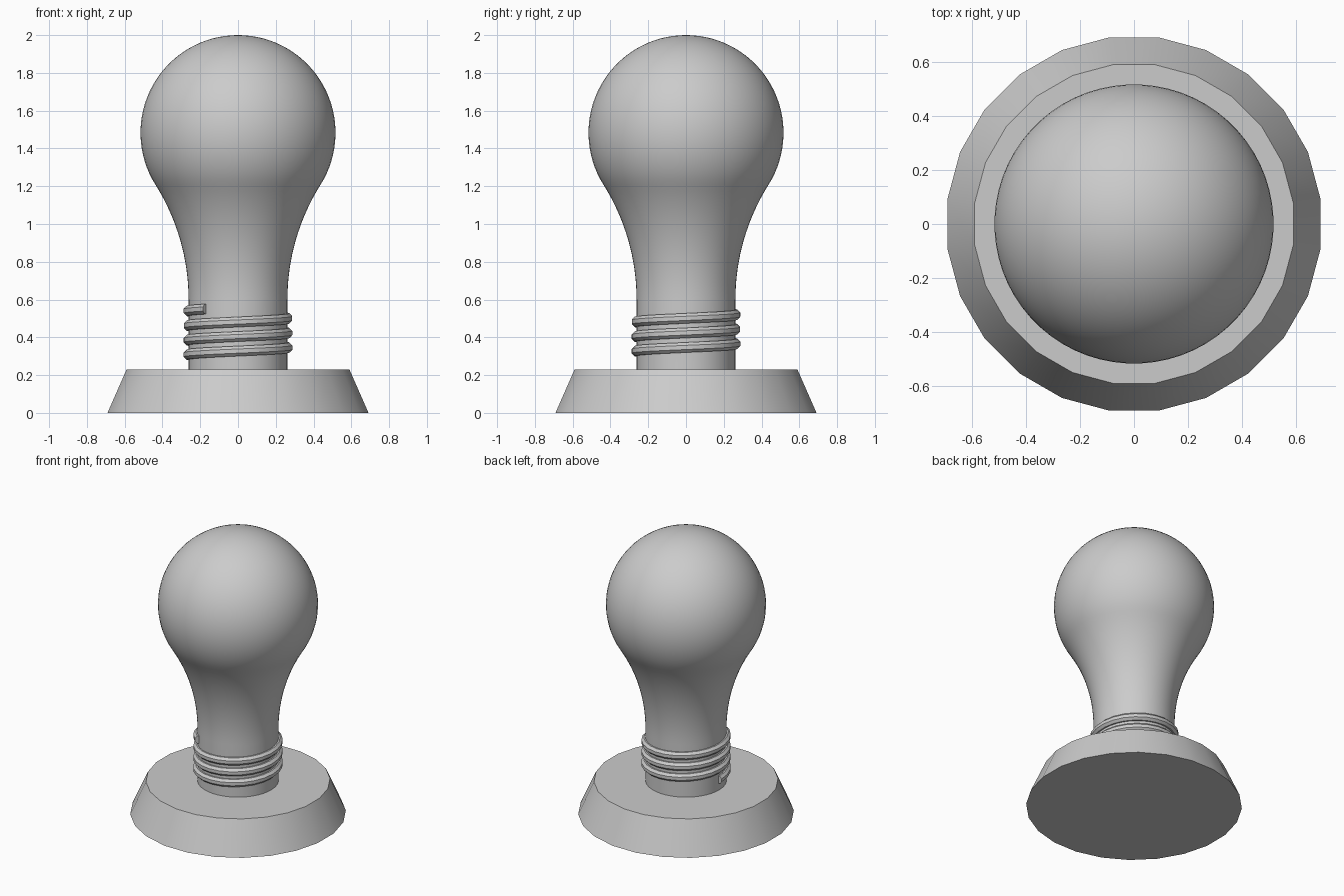
import bpy, bmesh
from math import sin, cos, pi, radians, atan2, hypot

if "Cube" in bpy.data.objects:
    bpy.data.objects.remove(bpy.data.objects["Cube"])

# One grey for the whole model
grey = bpy.data.materials.new("plain grey")
grey.use_nodes = True
grey.diffuse_color = (0.6, 0.6, 0.6, 1)
grey.node_tree.nodes["Principled BSDF"].inputs["Base Color"].default_value = (0.6, 0.6, 0.6, 1)


def skin(name, rings, tip=None):
    """Join equal closed rings of points into a capped, smooth-shaded object."""
    bm = bmesh.new()
    loops = [[bm.verts.new(p) for p in ring] for ring in rings]
    n = len(loops[0])
    for a, b in zip(loops, loops[1:]):
        for i in range(n):
            j = (i + 1) % n
            bm.faces.new((a[i], a[j], b[j], b[i]))
    bm.faces.new(loops[0][::-1])
    if tip:
        top = bm.verts.new(tip)
        for i in range(n):
            bm.faces.new((loops[-1][i], loops[-1][(i + 1) % n], top))
    else:
        bm.faces.new(loops[-1])
    bmesh.ops.recalc_face_normals(bm, faces=bm.faces)
    mesh = bpy.data.meshes.new(name)
    bm.to_mesh(mesh)
    bm.free()
    mesh.materials.append(grey)
    obj = bpy.data.objects.new(name, mesh)
    bpy.context.collection.objects.link(obj)
    bpy.ops.object.select_all(action='DESELECT')
    obj.select_set(True)
    bpy.context.view_layer.objects.active = obj
    bpy.ops.object.shade_smooth_by_angle(angle=radians(30))
    return obj


def circle(r, z, n):
    """Ring of n points with flat sides facing the axes."""
    return [(r * cos((i + 0.5) * 2 * pi / n), r * sin((i + 0.5) * 2 * pi / n), z)
            for i in range(n)]


# Tapered base
base_height = 0.23
skin("base", [circle(0.697, 0, 24), circle(0.595, base_height, 24)])

# Bulb: straight neck, concave flare tangent to it, then a sphere
ball_r, ball_z = 0.517, 1.483
neck_r, flare_z, flare_r = 0.262, 0.6, 1.14
flare_x = neck_r + flare_r
meet = atan2(ball_z - flare_z, flare_x)
profile = [(neck_r, base_height)]
for i in range(17):
    a = meet * i / 16
    profile.append((flare_x - flare_r * cos(a), flare_z + flare_r * sin(a)))
for i in range(1, 32):
    a = -meet + (pi / 2 + meet) * i / 32
    profile.append((ball_r * cos(a), ball_z + ball_r * sin(a)))
skin("bulb", [circle(r, z, 64) for r, z in profile], tip=(0, 0, ball_z + ball_r))

# Screw thread: octagonal wire wound up the neck
wire_r, coil_r, pitch, start_z = 0.029, 0.262, 0.077, 0.308
start, end, steps = 178, 1310, 76
rings = []
for s in range(steps + 1):
    turn = radians(start + (end - start) * s / steps)
    z = start_z + pitch * (turn - pi) / (2 * pi)
    ring = []
    for x, y, _ in circle(wire_r, 0, 8):
        r = coil_r + x
        ring.append((r * cos(turn), r * sin(turn), z + y))
    rings.append(ring)
skin("screw_thread", rings)
